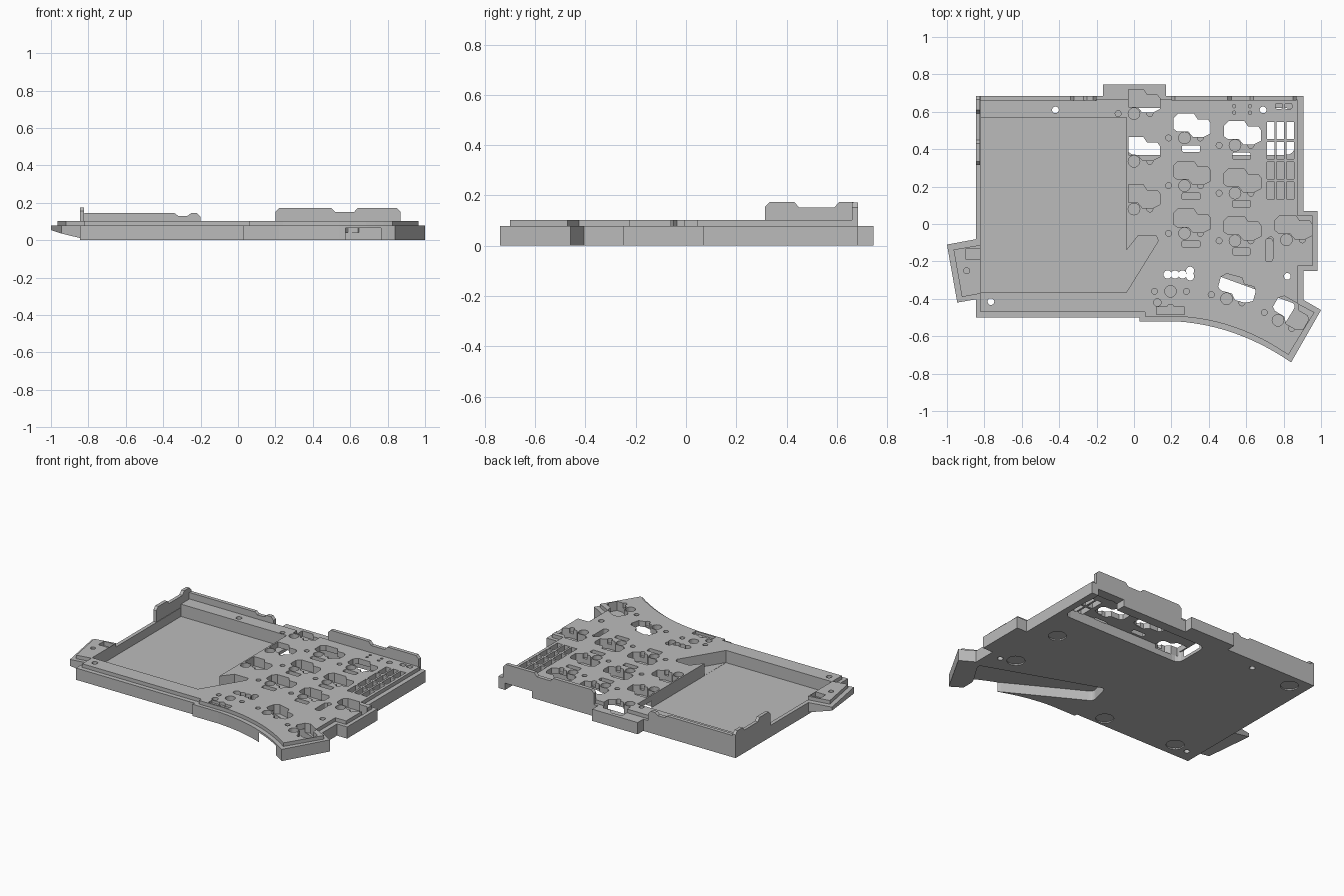
import bpy, bmesh, math
from mathutils import Matrix, Vector

if "Cube" in bpy.data.objects:
    bpy.data.objects.remove(bpy.data.objects["Cube"])

grey = bpy.data.materials.new("matte_grey")
grey.use_nodes = True
grey.diffuse_color = (0.5, 0.5, 0.5, 1)
grey.node_tree.nodes["Principled BSDF"].inputs["Base Color"].default_value = (0.5, 0.5, 0.5, 1)

BASE, TOP, ABOVE = 0.078, 0.102, 0.3
SOCKET, HOLE, SLOT = 0.04, 0.072, 0.065


def add_prism(bm, pts, z0, z1):
    bottom = [bm.verts.new((x, y, z0)) for x, y in pts]
    top = [bm.verts.new((x, y, z1)) for x, y in pts]
    faces = [bm.faces.new(bottom), bm.faces.new(top)]
    for i in range(len(pts)):
        j = (i + 1) % len(pts)
        faces.append(bm.faces.new((bottom[i], bottom[j], top[j], top[i])))
    bmesh.ops.recalc_face_normals(bm, faces=faces)


def make(name, bm):
    me = bpy.data.meshes.new(name)
    bm.to_mesh(me)
    bm.free()
    me.materials.append(grey)
    ob = bpy.data.objects.new(name, me)
    bpy.context.scene.collection.objects.link(ob)
    return ob


def prisms(name, items):
    bm = bmesh.new()
    for pts, z0, z1 in items:
        add_prism(bm, pts, z0, z1)
    return make(name, bm)


def circle(x, y, r, n=20):
    return [(x + r * math.cos(i * math.tau / n), y + r * math.sin(i * math.tau / n)) for i in range(n)]


def rect(x, y, w, h):
    return [(x - w/2, y - h/2), (x + w/2, y - h/2), (x + w/2, y + h/2), (x - w/2, y + h/2)]


def rounded(pts, r, n=4):
    # Replace each corner with a short quadratic curve
    out = []
    for i, p in enumerate(pts):
        p, a, b = Vector(p), Vector(pts[i - 1]), Vector(pts[(i + 1) % len(pts)])
        s, e = p + (a - p).normalized() * r, p + (b - p).normalized() * r
        for k in range(n + 1):
            t = k / n
            out.append(tuple(s * (1 - t) ** 2 + p * 2 * t * (1 - t) + e * t * t))
    return out


def place(pts, x, y, deg):
    m = Matrix.Rotation(math.radians(deg), 2)
    return [tuple(m @ Vector(p) + Vector((x, y))) for p in pts]


def combine(target, tool, operation):
    mod = target.modifiers.new(tool.name, 'BOOLEAN')
    mod.object, mod.operation, mod.solver, mod.use_self = tool, operation, 'EXACT', True
    dg = bpy.context.evaluated_depsgraph_get()
    me = bpy.data.meshes.new_from_object(target.evaluated_get(dg))
    target.modifiers.remove(mod)
    target.data = me
    bpy.data.objects.remove(tool)


def bow(a, c, b, n=12):
    # Curved front edge between two points
    a, b, c = Vector(a), Vector(b), Vector(c)
    return [tuple(a * (1-t)**2 + c * 2*t*(1-t) + b * t*t) for t in [i / n for i in range(n + 1)]]


# Case body: lower tray and inset upper lip
tray = [(-.845, .685), (-.165, .685), (-.165, .745), (.17, .745), (.17, .685), (.905, .685),
        (.905, .07), (.98, .07), (.98, -.25), (.905, -.25), (.905, -.405), (1, -.46)]
tray += bow((.84, -.74), (.55, -.54), (.22, -.52)) + [(.03, -.52), (.03, -.5), (-.845, -.5)]
lip = [(-.82, .665), (.875, .665), (.875, .045), (.955, .045), (.955, -.225), (.875, -.225),
       (.875, -.425), (.965, -.472)]
lip += bow((.825, -.7), (.55, -.51), (.24, -.495)) + [(.06, -.495), (.06, -.47), (-.82, -.47)]
case = prisms("case_body", [(tray, 0, BASE)])
combine(case, prisms("lip", [(lip, .03, TOP)]), 'UNION')

# Left wing with sloped underside
bm = bmesh.new()
add_prism(bm, [(-.8, -.073), (-1, -.11), (-.945, -.42), (-.8, -.395)], 0, BASE)
for v in bm.verts:
    if v.co.z < .01:
        v.co.z = max(0.001, (-.84 - v.co.x) * .34)
combine(case, make("wing", bm), 'UNION')
combine(case, prisms("wing_lip", [([(-.75, -.1), (-.965, -.137), (-.92, -.39), (-.75, -.36)], .06, TOP)]), 'UNION')

# Screen pocket and its cable notch
combine(case, prisms("pocket", [(rect(-.43, .1025, .78, .935), .02, ABOVE)]), 'DIFFERENCE')
notch = [(-.06, -.14), (-.04, -.14), (.02, -.065), (.12, -.065), (.13, -.09), (-.04, -.364), (-.06, -.364)]
combine(case, prisms("notch", [(notch, .021, ABOVE)]), 'DIFFERENCE')

# Underside channels, one open to the back and one to the front
channel = rounded([(-.04, .37), (.86, .37), (.86, .62), (-.04, .62)], .05)
combine(case, prisms("back_channel", [(channel, -.1, SLOT)]), 'DIFFERENCE')
combine(case, prisms("back_opening", [(rect(.755, .68, .2, .2), -.1, .045)]), 'DIFFERENCE')
thumb = [(.1, -.15), (.87, -.43), (.765, -.6), (.765, -.78), (.585, -.78), (.585, -.6), (.06, -.31)]
combine(case, prisms("thumb_channel", [(rounded(thumb, .03), -.1, SLOT)]), 'DIFFERENCE')

# Key sockets: body recess, stem hole, side pins and lamp window
socket = [(-.06, .05), (-.06, .105), (-.035, .13), (.05, .13), (.07, .1), (.125, .1), (.14, .08),
          (.14, .025), (.1, .005), (.045, .005), (.02, .035), (-.04, .035)]
inner = [(max(x, -.03), y) for x, y in socket[2:]]
keys = [(x, y - .255 * r, 0) for x, y in ((.27, .46), (.54, .42)) for r in range(3)]
keys += [(.815, -.085, 0), (.495, -.4, -15), (.77, -.515, -30)]
inner_keys = [(0, .59 - .255 * r, 0) for r in range(3)]
recess, holes = [], []
for k in keys:
    recess.append((place(socket, *k), SOCKET, ABOVE))
for k in inner_keys:
    recess.append((place(inner, *k), SOCKET, ABOVE))
for k in keys + inner_keys + [(.195, -.36, 0)]:
    holes.append((circle(k[0], k[1], .031), HOLE, ABOVE))
    for side in (-.085, .085):
        x, y = place([(side, 0)], *k)[0]
        if x > .05 or y > .58:
            holes.append((circle(x, y, .016, 12), HOLE, ABOVE))
for x, y, a in keys[:6]:
    holes.append((rounded(rect(x + .035, y - .057, .095, .036), .008), HOLE - .01, ABOVE))
combine(case, prisms("sockets", recess), 'DIFFERENCE')
combine(case, prisms("key_holes", holes), 'DIFFERENCE')

# Component grid, small windows and wing details
cuts = [(rect(.73 + .053 * c, .5 - .107 * r, .04, .092), .06, ABOVE) for c in range(3) for r in range(4)]
cuts += [(rounded(rect(x, .63, .038, .03), .01), .06, ABOVE) for x in (.775, .825)]
cuts += [(rounded(rect(.722, -.14, .04, .12), .015), .06, ABOVE),
         (rect(.195, -.465, .15, .04), .085, ABOVE),
         (circle(.195, -.45, .02), .08, ABOVE),
         (circle(.125, -.42, .02), HOLE, ABOVE),
         (circle(-.895, -.25, .016), HOLE, ABOVE),
         (rect(-.86, -.16, .075, .06), HOLE, ABOVE)]
cuts += [(circle(x, y, .009, 10), HOLE, ABOVE) for x in (.535, .62) for y in (.595, .63)]
combine(case, prisms("component_windows", cuts), 'DIFFERENCE')

# Screw holes and the row of linked cable holes
through = [(-.42, .61), (.69, .61), (-.765, -.415), (.82, -.28)]
combine(case, prisms("screws", [(circle(x, y, .018), -.1, ABOVE) for x, y in through]), 'DIFFERENCE')
chain = [(.18, -.27), (.22, -.27), (.26, -.27), (.3, -.25), (.3, -.28)]
combine(case, prisms("cable_holes", [(circle(x, y, .022), .05, ABOVE) for x, y in chain]), 'DIFFERENCE')

# Shallow foot recesses underneath
feet = [(.73, .15), (.73, -.24), (-.13, -.43), (-.66, -.4), (-.73, .59)]
combine(case, prisms("feet", [(circle(x, y, .055, 32), -.1, .008) for x, y in feet]), 'DIFFERENCE')


def wall(name, profile, axis, at, thick):
    # Thin upright wall from a profile of (distance, height)
    bm = bmesh.new()
    add_prism(bm, profile, 0, thick)
    for v in bm.verts:
        u, z, t = v.co
        v.co = (u, at + t, z) if axis == 'x' else (at + t, u, z)
    bmesh.ops.recalc_face_normals(bm, faces=bm.faces)
    return make(name, bm)


def notched(a, b, n0, n1, top, dip):
    return [(a, .07), (b, .07), (b, top - .02), (b - .02, top), (n1, top), (n1 - .02, dip),
            (n0 + .02, dip), (n0, top), (a + .02, top), (a, top - .02)]


# Raised port walls along the back and left edges
wall("back_right_wall", notched(.2, .87, .5, .64, .172, .15), 'x', .66, .025)
wall("back_left_wall", notched(-.84, -.2, -.34, -.25, .145, .13), 'x', .66, .025)
wall("left_wall", notched(.315, .685, .43, .61, .175, .152), 'y', -.845, .022)
